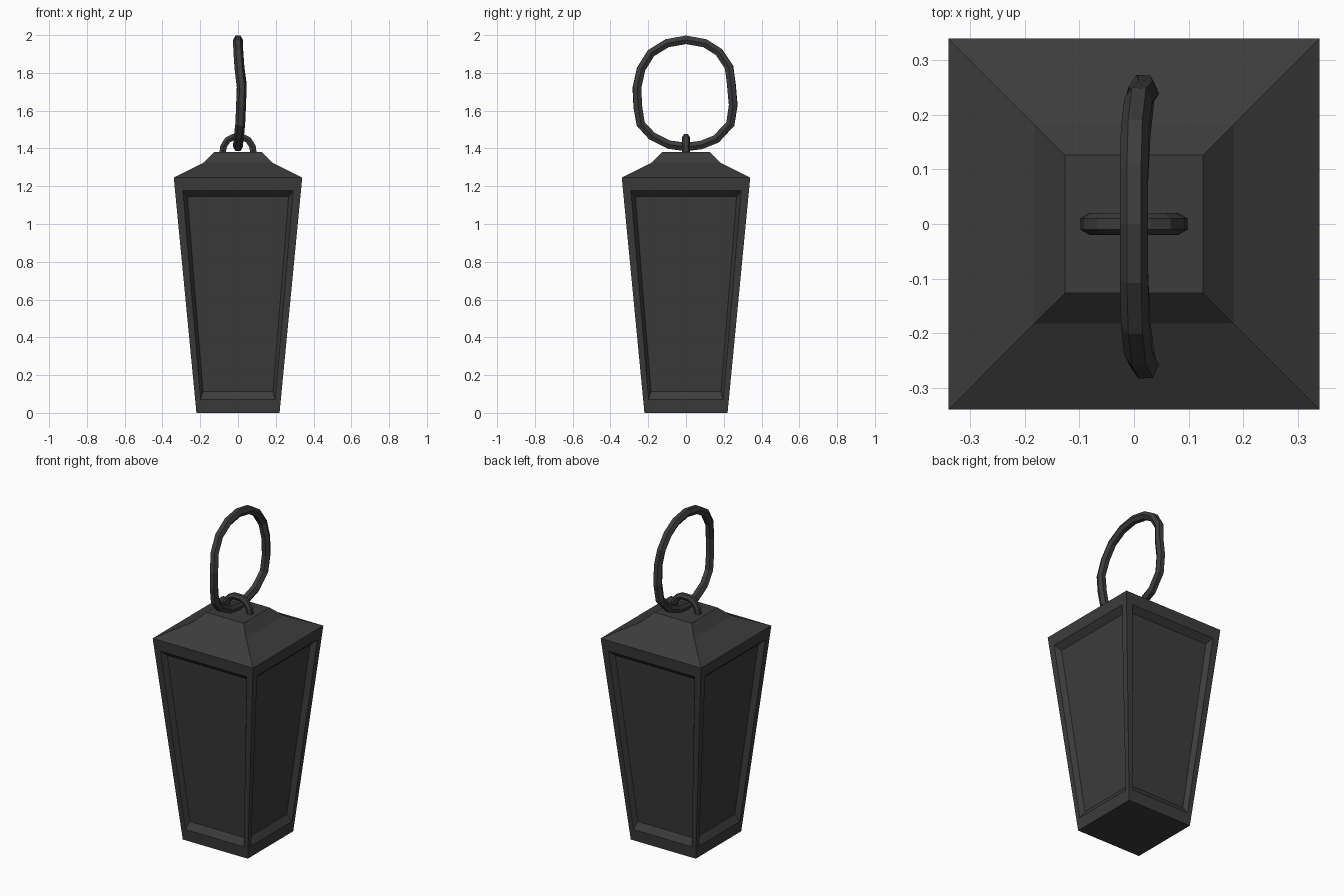
import bpy, bmesh
from mathutils import Matrix
from math import pi

if "Cube" in bpy.data.objects:
    bpy.data.objects.remove(bpy.data.objects["Cube"])

H = 1.245  # height of the tapered body
iron = bpy.data.materials.new("dark_iron")
iron.diffuse_color = (0.045, 0.045, 0.045, 1)
iron.use_nodes = True
iron.node_tree.nodes["Principled BSDF"].inputs["Base Color"].default_value = iron.diffuse_color


def finish(obj):
    obj.data.materials.append(iron)
    for p in obj.data.polygons:
        p.use_smooth = False


def mesh_object(name, bm):
    bmesh.ops.remove_doubles(bm, verts=bm.verts, dist=1e-4)
    bmesh.ops.recalc_face_normals(bm, faces=bm.faces)
    me = bpy.data.meshes.new(name)
    bm.to_mesh(me)
    bm.free()
    obj = bpy.data.objects.new(name, me)
    bpy.context.collection.objects.link(obj)
    finish(obj)


def trapezoid(z0, w0, z1, w1, depth=0.0):
    """Corners of a panel lying on (or sunk behind) the sloping front face."""
    return [(x, -(0.22 + 0.12 * z / H) + depth, z)
            for x, z in ((-w0, z0), (w0, z0), (w1, z1), (-w1, z1))]


# lantern body: four walls with sunken panels, stepped roof, flat base
bm = bmesh.new()
loops = [trapezoid(0, 0.22, H, 0.34),
         trapezoid(0.07, 0.198, 1.177, 0.292),
         trapezoid(0.112, 0.185, 1.145, 0.268, 0.03)]
roof = [(0.34, H), (0.182, 1.325), (0.126, 1.38)]
for k in range(4):
    turn = Matrix.Rotation(k * pi / 2, 3, 'Z')
    rings = [[bm.verts.new(turn @ bm.verts.new(c).co) for c in loop] for loop in loops]
    for a, b in zip(rings, rings[1:]):
        for i in range(4):
            j = (i + 1) % 4
            bm.faces.new((a[i], a[j], b[j], b[i]))
    bm.faces.new(rings[-1])
    for (r0, z0), (r1, z1) in zip(roof, roof[1:]):
        quad = [bm.verts.new((x, y, z)) for x, y, z in
                ((-r0, -r0, z0), (r0, -r0, z0), (r1, -r1, z1), (-r1, -r1, z1))]
        bmesh.ops.rotate(bm, verts=quad, matrix=turn)
        bm.faces.new(quad)
for r, z in ((0.22, 0), (0.126, 1.38)):
    bm.faces.new([bm.verts.new((sx * r, sy * r, z))
                  for sx, sy in ((-1, -1), (1, -1), (1, 1), (-1, 1))])
bmesh.ops.delete(bm, geom=[v for v in bm.verts if not v.link_faces], context='VERTS')
mesh_object("lantern_body", bm)


def tube(name, points, radius, closed):
    cu = bpy.data.curves.new(name, 'CURVE')
    cu.dimensions = '3D'
    cu.bevel_depth = radius
    cu.bevel_resolution = 1
    cu.use_fill_caps = not closed
    sp = cu.splines.new('POLY')
    sp.points.add(len(points) - 1)
    for p, co in zip(sp.points, points):
        p.co = (*co, 1)
    sp.use_cyclic_u = closed
    obj = bpy.data.objects.new(name, cu)
    bpy.context.collection.objects.link(obj)
    bpy.ops.object.select_all(action='DESELECT')
    obj.select_set(True)
    bpy.context.view_layer.objects.active = obj
    bpy.ops.object.convert(target='MESH')
    finish(bpy.context.view_layer.objects.active)


# small staple on the roof
half = [(-0.082, 1.37), (-0.077, 1.41), (-0.055, 1.445), (-0.025, 1.46)]
arch = half + [(-x, z) for x, z in reversed(half)]
tube("roof_staple", [(x, 0, z) for x, z in arch], 0.02, False)

# slightly bent carrying ring
ring = [(0, 0, 1.975), (0, 0.1, 1.957), (0.002, 0.175, 1.91), (0.008, 0.228, 1.83),
        (0.02, 0.24, 1.74), (0.016, 0.25, 1.63), (0.012, 0.235, 1.53), (0.004, 0.16, 1.45),
        (0, 0.08, 1.418), (0, 0, 1.408), (0, -0.09, 1.42), (0.004, -0.18, 1.465),
        (0.012, -0.24, 1.53), (0.016, -0.255, 1.62), (0.02, -0.26, 1.72),
        (0.008, -0.238, 1.82), (0.002, -0.185, 1.905), (0, -0.1, 1.957)]
tube("carrying_ring", ring, 0.026, True)
